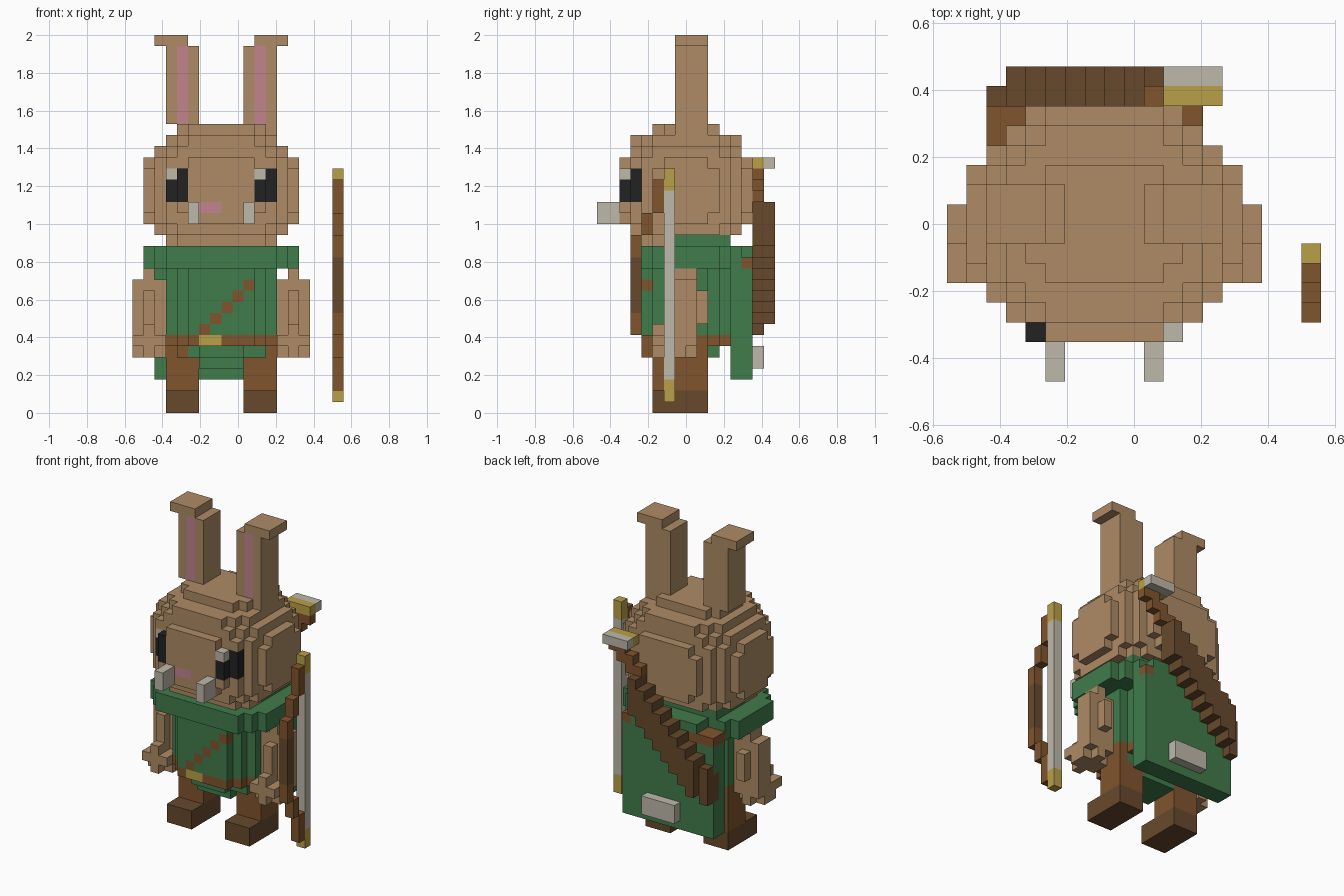
import bpy
import bmesh
from mathutils import Vector

if "Cube" in bpy.data.objects:
    bpy.data.objects.remove(bpy.data.objects["Cube"], do_unlink=True)

UNIT = 2 / 34                     # edge of one block
ORIGIN = Vector((9.5, 8, 0))      # block coordinates of the model centre
COLOURS = {"tan_fur": "AE8B65", "green_cloth": "417C4B", "leather": "80552D",
           "dark_leather": "67492C", "black": "222222", "bone": "BFB9AA",
           "gold": "B9A048", "pink": "C2838D"}


def linear(c):
    return c / 12.92 if c <= 0.04045 else ((c + 0.055) / 1.055) ** 2.4


MATS = {}
for name, code in COLOURS.items():
    rgba = [linear(int(code[i:i + 2], 16) / 255) for i in (0, 2, 4)] + [1]
    m = bpy.data.materials.new(name)
    m.use_nodes = True
    m.diffuse_color = rgba
    bsdf = m.node_tree.nodes["Principled BSDF"]
    bsdf.inputs["Base Color"].default_value = rgba
    bsdf.inputs["Roughness"].default_value = 0.9
    MATS[name] = m

grid = {}                         # block -> (part, colour)


def box(part, colour, x0, x1, y0, y1, z0, z1):
    for x in range(x0, x1):
        for y in range(y0, y1):
            for z in range(z0, z1):
                grid[x, y, z] = (part, colour)


def rounded(part, colour, z0, z1, *halves):
    """Stepped round slab: crossing boxes given by half sizes around (8, 8)."""
    for hx, hy in halves:
        box(part, colour, 8 - hx, 8 + hx, 8 - hy, 8 + hy, z0, z1)


def mirrored(part, colour, x0, x1, *rest):
    """Same box on both sides of the body."""
    box("right_" + part, colour, x0, x1, *rest)
    box("left_" + part, colour, 16 - x1, 16 - x0, *rest)


# Legs and boots
mirrored("leg", "leather", 3, 6, 7, 10, 2, 6)
mirrored("boot", "dark_leather", 3, 6, 5, 10, 0, 2)

# Cape and its toggle
box("cape", "green_cloth", 2, 13, 12, 14, 3, 15)
box("cape_toggle", "bone", 6, 10, 14, 15, 4, 6)

# Tunic, belt and buckle
rounded("tunic", "green_cloth", 4, 5, (2, 2))
rounded("tunic", "green_cloth", 5, 6, (4, 2), (2, 3))
rounded("tunic", "green_cloth", 7, 13, (5, 2), (4, 3), (3, 4))
rounded("belt", "leather", 6, 7, (5, 2), (4, 3), (3, 4))
box("belt", "leather", 2, 3, 7, 9, 6, 7)
box("buckle", "gold", 6, 8, 4, 5, 6, 7)
box("belt", "leather", 4, 5, 6, 7, 5, 6)

# Chest strap
for i in range(5):
    box("chest_strap", "leather", 6 + i, 7 + i, 4, 5, 7 + i, 8 + i)

# Arms and hands
mirrored("arm", "tan_fur", 1, 2, 7, 9, 12, 13)
mirrored("arm", "tan_fur", 0, 3, 7, 9, 7, 12)
mirrored("arm", "tan_fur", 1, 2, 6, 10, 8, 11)
mirrored("hand", "tan_fur", 0, 3, 5, 9, 6, 7)
mirrored("hand", "tan_fur", 0, 3, 6, 8, 5, 7)
mirrored("hand", "tan_fur", 1, 2, 5, 9, 5, 8)

# Collar with strap ends at the shoulders
rounded("collar", "green_cloth", 13, 15, (7, 3), (6, 4), (5, 5))
box("shoulder_strap", "leather", 2, 5, 12, 14, 13, 15)
box("shoulder_strap", "leather", 12, 13, 13, 14, 13, 14)
box("cape", "green_cloth", 4, 12, 12, 14, 14, 15)
for x in (2, 3, 12):
    for y in (12, 13):
        if (x, y) != (12, 12):
            grid.pop((x, y, 14), None)

# Head
for z0, z1, halves in (
        (15, 16, ((5, 3), (4, 4))),
        (16, 17, ((6, 3), (5, 4), (4, 5))),
        (17, 18, ((7, 2), (6, 4), (5, 5), (3, 6))),
        (18, 22, ((7, 3), (6, 4), (5, 5), (4, 6))),
        (22, 23, ((7, 2), (6, 4), (5, 5), (3, 6))),
        (23, 24, ((6, 3), (5, 4), (4, 5))),
        (24, 25, ((5, 3), (4, 4), (3, 5))),
        (25, 26, ((4, 2), (3, 3)))):
    rounded("head", "tan_fur", z0, z1, *halves)
box("collar", "green_cloth", 3, 13, 7, 12, 15, 16)

# Face
mirrored("eye", "black", 4, 5, 2, 3, 19, 22)
mirrored("eye", "black", 3, 4, 3, 4, 19, 22)
box("right_eye", "bone", 3, 4, 3, 4, 21, 22)
box("left_eye", "bone", 11, 12, 2, 3, 21, 22)
box("nose", "pink", 6, 8, 2, 3, 18, 19)
mirrored("tooth", "bone", 5, 6, 0, 2, 17, 19)

# Ears with pink insides and bent tips
mirrored("ear", "tan_fur", 3, 6, 7, 10, 26, 33)
mirrored("ear", "tan_fur", 2, 5, 7, 10, 33, 34)
mirrored("ear", "pink", 4, 5, 7, 8, 26, 33)
box("left_ear", "tan_fur", 12, 13, 7, 10, 25, 26)

# Sheathed sword slung across the back
for i in range(9):
    depth = 15 if i == 0 else 16
    box("scabbard", "dark_leather", 2 + i, 3 + i, 14, depth, 7 + i, 11 + i)
box("scabbard", "dark_leather", 2, 3, 13, 15, 7, 10)
for i in range(3):
    box("sword_grip", "leather", 10 + i, 12 + i, 14, 15, 19 + i, 20 + i)
box("sword_pommel", "gold", 11, 14, 14, 15, 22, 23)
box("sword_pommel", "bone", 11, 14, 15, 16, 22, 23)

# Bow held beside the body
box("bow_limbs", "leather", 18, 19, 3, 4, 7, 16)
box("bow_grip", "dark_leather", 18, 19, 3, 4, 9, 14)
for y, low, high in ((4, 5, 7), (5, 2, 5)):
    for z0, z1 in ((low, high), (23 - high, 23 - low)):
        box("bow_limbs", "leather", 18, 19, y, y + 1, z0, z1)
box("bow_string", "bone", 18, 19, 6, 7, 3, 20)
for z in (1, 20):
    box("bow_tips", "gold", 18, 19, 6, 7, z, z + 2)


def build(part):
    """Turn the exposed sides of a part's blocks into a clean mesh."""
    cells = {c: v[1] for c, v in grid.items() if v[0] == part}
    colours = sorted(set(cells.values()))
    bm = bmesh.new()
    verts = {}
    for cell, colour in cells.items():
        for axis in range(3):
            for side in (0, 1):
                near = list(cell)
                near[axis] += 2 * side - 1
                if tuple(near) in grid:
                    continue
                corners = []
                for a, b in ((0, 0), (1, 0), (1, 1), (0, 1)):
                    p = list(cell)
                    p[axis] += side
                    p[(axis + 1) % 3] += a
                    p[(axis + 2) % 3] += b
                    p = tuple(p)
                    if p not in verts:
                        verts[p] = bm.verts.new((Vector(p) - ORIGIN) * UNIT)
                    corners.append(verts[p])
                face = bm.faces.new(corners if side else corners[::-1])
                face.material_index = colours.index(colour)
    # Merge flat areas of one colour
    bmesh.ops.dissolve_limit(bm, angle_limit=0.01, verts=bm.verts[:],
                             edges=bm.edges[:], delimit={'MATERIAL'})
    mesh = bpy.data.meshes.new(part)
    bm.to_mesh(mesh)
    bm.free()
    for c in colours:
        mesh.materials.append(MATS[c])
    bpy.context.scene.collection.objects.link(bpy.data.objects.new(part, mesh))


for part in sorted({v[0] for v in grid.values()}):
    build(part)
